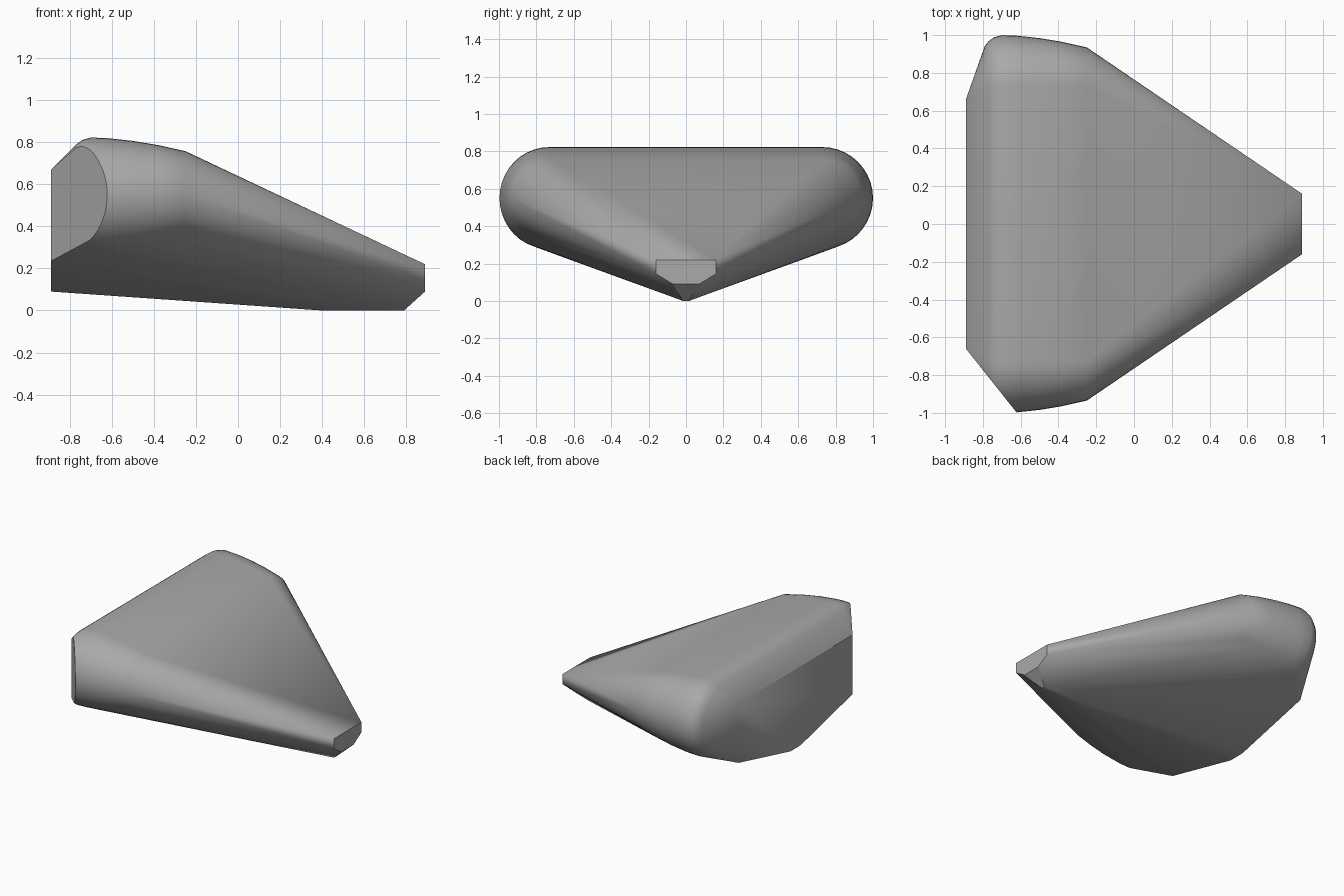
import bpy
import bmesh
from math import sin, cos, pi, radians
from mathutils import Vector

old = bpy.data.objects.get("Cube")
if old:
    bpy.data.objects.remove(old, do_unlink=True)

grey = bpy.data.materials.new("plain grey")
grey.use_nodes = True
tone = (0.4, 0.4, 0.4, 1)
grey.diffuse_color = tone
grey.node_tree.nodes["Principled BSDF"].inputs["Base Color"].default_value = tone

bm = bmesh.new()


def mirrored(x, y, z):
    for side in (-1, 1):
        bm.verts.new((x, side * y, z))


# Rounded shoulders: half circles whose radius swells and shrinks along the body
CENTRE_Y, CENTRE_Z, STEPS = 0.727, 0.55, 20
for x, radius in ((-0.79, 0.215), (-0.77, 0.24), (-0.74, 0.262), (-0.70, 0.273),
                  (-0.62, 0.27), (-0.5, 0.257), (-0.38, 0.237), (-0.25, 0.208)):
    for i in range(STEPS + 1):
        a = pi * i / STEPS - pi / 2
        mirrored(x, CENTRE_Y + radius * cos(a), CENTRE_Z + radius * sin(a))

# Flat rear face, blunt nose face and narrow keel
for point in ((-0.89, 0.66, 0.67), (-0.89, 0.66, 0.235), (-0.89, 0.06, 0.09),
              (0.89, 0.16, 0.22), (0.89, 0.16, 0.145), (0.89, 0.07, 0.09),
              (0.79, 0.015, 0), (0.4, 0.015, 0)):
    mirrored(*point)

# Skin all points, then discard the ones left inside
hull = bmesh.ops.convex_hull(bm, input=bm.verts[:])
inside = [v for v in hull["geom_interior"] if isinstance(v, bmesh.types.BMVert)]
bmesh.ops.delete(bm, geom=inside, context="VERTS")

# Slanted cut across one rear corner
cut = bmesh.ops.bisect_plane(bm, geom=bm.verts[:] + bm.edges[:] + bm.faces[:],
                             plane_co=Vector((-0.62, -1, 0)),
                             plane_no=Vector((-0.34, -0.27, 0)).normalized(),
                             clear_outer=True)
rim = [e for e in cut["geom_cut"] if isinstance(e, bmesh.types.BMEdge)]
bmesh.ops.holes_fill(bm, edges=rim, sides=0)
bmesh.ops.dissolve_limit(bm, angle_limit=radians(0.5), verts=bm.verts[:], edges=bm.edges[:])
bmesh.ops.recalc_face_normals(bm, faces=bm.faces[:])

mesh = bpy.data.meshes.new("wedge_hull")
bm.to_mesh(mesh)
bm.free()
mesh.materials.append(grey)
body = bpy.data.objects.new("wedge_hull", mesh)
bpy.context.collection.objects.link(body)

bpy.ops.object.select_all(action="DESELECT")
body.select_set(True)
bpy.context.view_layer.objects.active = body
bpy.ops.object.shade_smooth_by_angle(angle=radians(30))
